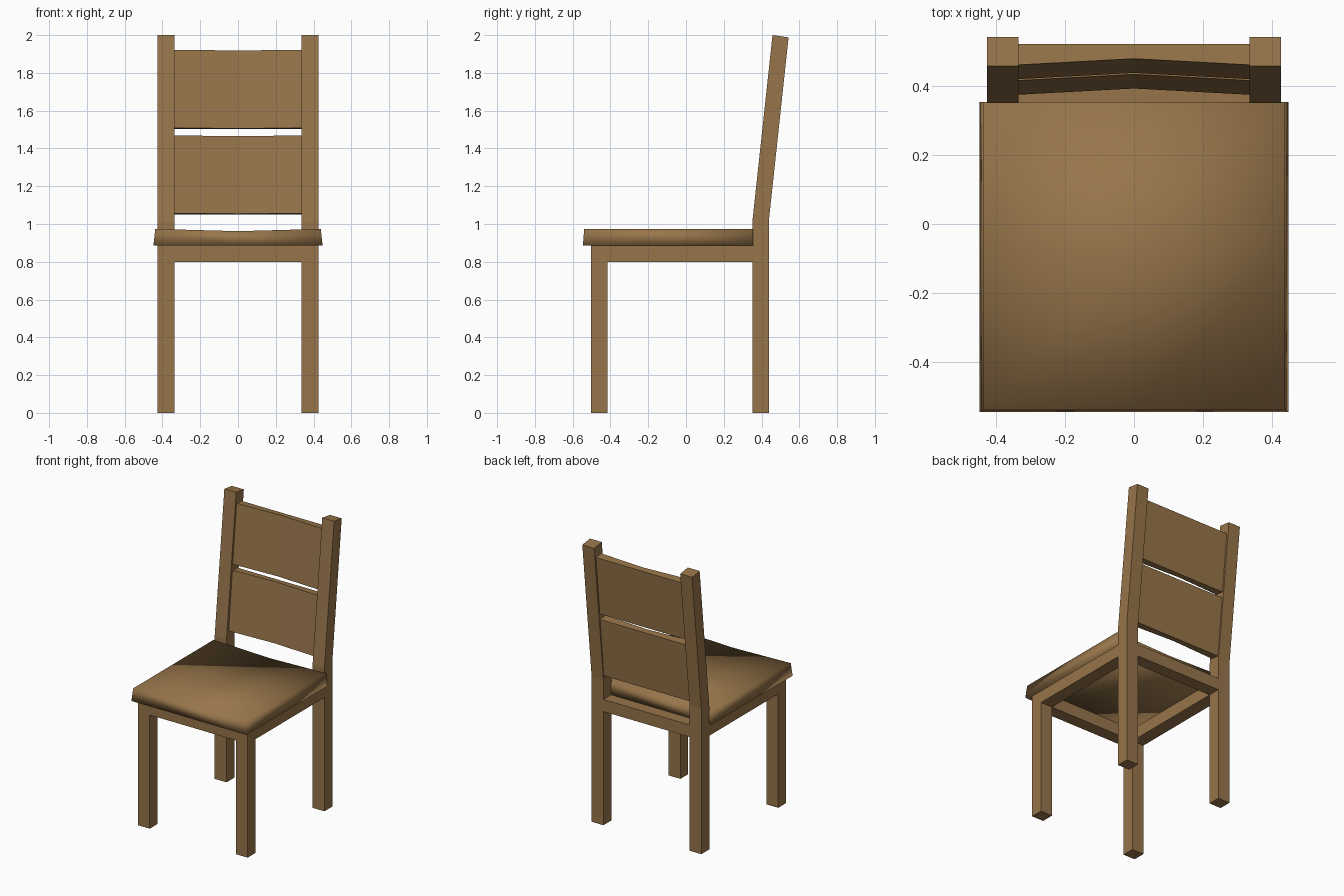
import bpy, bmesh

if "Cube" in bpy.data.objects:
    bpy.data.objects.remove(bpy.data.objects["Cube"])

wood = bpy.data.materials.new("brown wood")
wood.diffuse_color = (0.31, 0.178, 0.069, 1)
wood.use_nodes = True
wood.node_tree.nodes["Principled BSDF"].inputs["Base Color"].default_value = wood.diffuse_color

XI, XO = 0.335, 0.427          # inner and outer x of the legs
FY0, FY1 = -0.503, -0.415      # front leg depth
BY0, BY1 = 0.351, 0.439        # back leg depth
APRON, TOP = 0.80, 0.885       # apron height range


def finish(bm, name):
    bmesh.ops.recalc_face_normals(bm, faces=bm.faces)
    mesh = bpy.data.meshes.new(name)
    bm.to_mesh(mesh)
    bm.free()
    mesh.materials.append(wood)
    obj = bpy.data.objects.new(name, mesh)
    bpy.context.collection.objects.link(obj)
    return obj


def loft(name, sections):
    """Join equal-length closed cross-sections into a capped solid."""
    bm = bmesh.new()
    rings = [[bm.verts.new(p) for p in s] for s in sections]
    n = len(rings[0])
    for a, b in zip(rings, rings[1:]):
        for i in range(n):
            j = (i + 1) % n
            bm.faces.new((a[i], a[j], b[j], b[i]))
    bm.faces.new(rings[0])
    bm.faces.new(rings[-1])
    return finish(bm, name)


def box(name, x0, x1, y0, y1, z0, z1):
    return loft(name, [[(x, y0, z0), (x, y1, z0), (x, y1, z1), (x, y0, z1)]
                       for x in (x0, x1)])


# Legs and side aprons, mirrored
post = [(BY0, 0), (BY1, 0), (BY1, 1.02), (0.543, 1.988), (0.458, 2.0), (BY0, 1.01)]
for s, side in ((-1, "left"), (1, "right")):
    box("front_leg_" + side, s * XI, s * XO, FY0, FY1, 0, TOP)
    box("side_apron_" + side, s * XI, s * XO, FY1, BY0, APRON, TOP)
    loft("back_post_" + side, [[(s * x, y, z) for y, z in post] for x in (XI, XO)])

# Front and back aprons
box("front_apron", -XI, XI, FY0, FY1, APRON, TOP)
box("back_apron", -XI, XI, BY0, BY1, APRON, TOP)

# Back slats: leaning, flat behind, hollowed at the middle of the front
def slat(name, z0, z1):
    front = lambda z: 0.375 + 0.1 * (z - 1.055)
    sections = []
    for x, dip in ((-XI, 0), (0, 0.018), (XI, 0)):
        sections.append([(x, front(z0) + dip, z0 - 0.1 * dip),
                         (x, front(z0) + 0.06, z0 - 0.006),
                         (x, front(z1) + 0.06, z1 - 0.006),
                         (x, front(z1) + dip, z1 - 0.1 * dip)])
    loft(name, sections)

slat("lower_slat", 1.056, 1.468)
slat("upper_slat", 1.508, 1.921)

# Seat: low-poly slab, tapered at front and sides, dished along the middle
bm = bmesh.new()
bmesh.ops.create_cube(bm, size=2)
bmesh.ops.subdivide_edges(
    bm, cuts=1, use_grid_fill=True,
    edges=[e for e in bm.edges
           if abs(e.verts[0].co.z - e.verts[1].co.z) < 0.1])
for v in bm.verts:
    x, y, z = v.co
    top = z > 0
    dip = 0.012 if abs(x) < 0.1 else 0
    if abs(x) < 0.1 and abs(y) < 0.1:
        dip = 0.022
    back, fr = 0.354, (-0.539 if top else -0.546)
    v.co = (x * (0.438 if top else 0.448),
            (back + fr) / 2 + y * (back - fr) / 2,
            0.974 - dip if top else TOP)
seat = finish(bm, "seat")
for p in seat.data.polygons:
    p.use_smooth = True
